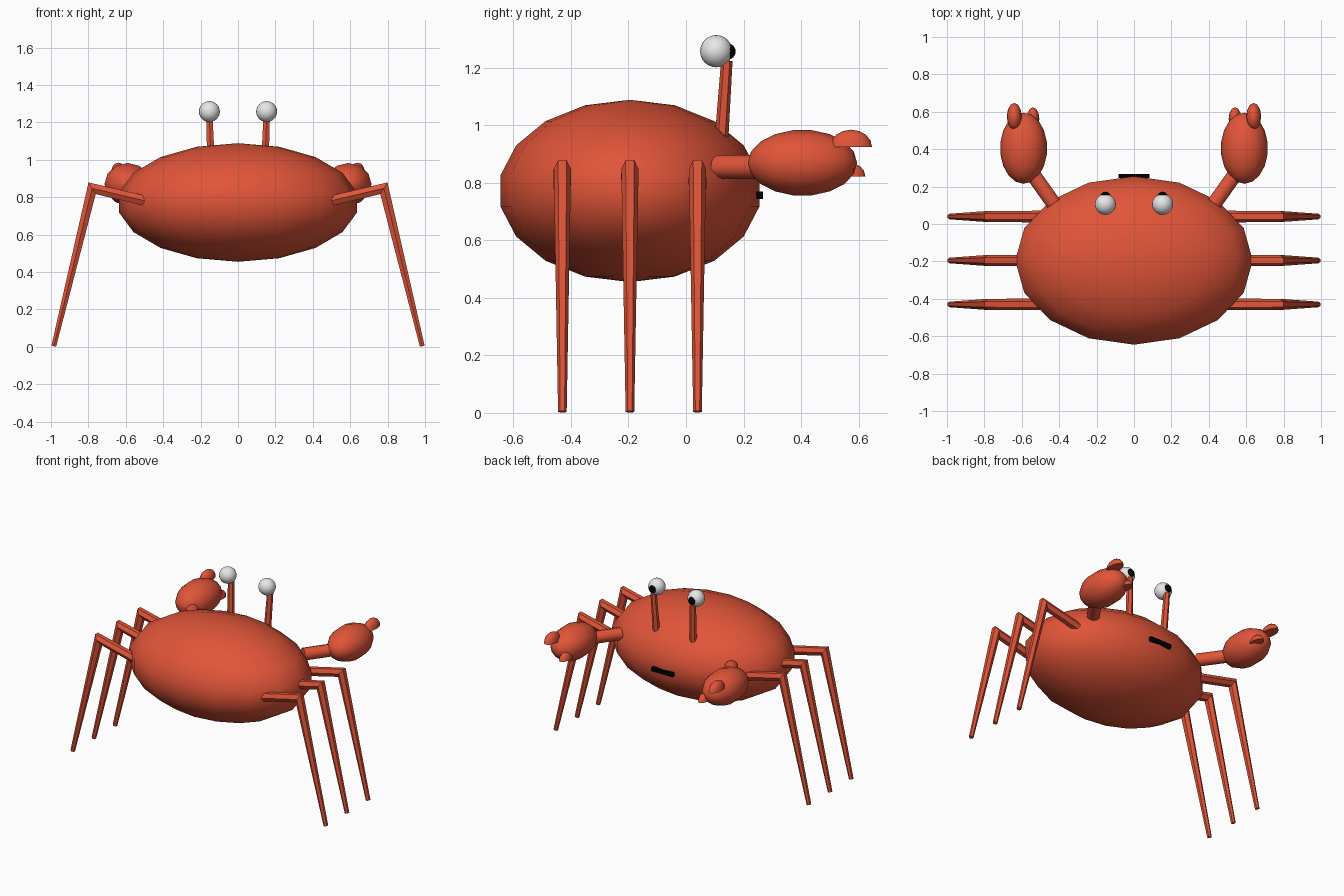
import bpy, bmesh, math
from mathutils import Matrix, Vector

cube = bpy.data.objects.get("Cube")
if cube:
    bpy.data.objects.remove(cube, do_unlink=True)


def material(name, color):
    mat = bpy.data.materials.new(name)
    mat.use_nodes = True
    mat.diffuse_color = (*color, 1)
    mat.node_tree.nodes["Principled BSDF"].inputs["Base Color"].default_value = (*color, 1)
    return mat


RED = material("shell_red", (0.75, 0.09, 0.04))
WHITE = material("eye_white", (0.8, 0.8, 0.8))
BLACK = material("black", (0.0, 0.0, 0.0))


def finish(bm, name, mat, angle=40):
    """Turn a bmesh into a named object, smooth below the given angle."""
    bmesh.ops.recalc_face_normals(bm, faces=bm.faces)
    mesh = bpy.data.meshes.new(name)
    bm.to_mesh(mesh)
    bm.free()
    mesh.materials.append(mat)
    mesh.shade_smooth()
    mesh.set_sharp_from_angle(angle=math.radians(angle))
    obj = bpy.data.objects.new(name, mesh)
    bpy.context.collection.objects.link(obj)
    return obj


def ellipsoid(name, center, radii, mat, segments=16, rings=9, pole_y=False, half=False):
    bm = bmesh.new()
    bmesh.ops.create_uvsphere(bm, u_segments=segments, v_segments=rings, radius=1)
    if pole_y:
        bmesh.ops.rotate(bm, verts=bm.verts, matrix=Matrix.Rotation(math.pi / 2, 3, 'X'))
    if half:  # keep the upper dome and close its flat underside
        cut = bmesh.ops.bisect_plane(bm, geom=bm.verts[:] + bm.edges[:] + bm.faces[:],
                                     plane_co=(0, 0, 0), plane_no=(0, 0, 1),
                                     clear_inner=True)
        rim = [e for e in bm.edges if e.is_boundary]
        bmesh.ops.contextual_create(bm, geom=rim)
    bmesh.ops.scale(bm, verts=bm.verts, vec=radii)
    bmesh.ops.translate(bm, verts=bm.verts, vec=center)
    return finish(bm, name, mat, 60)


def tube(name, points, radii, sides, mat, across=(0, 1, 0)):
    """Tapered tube along a path, with mitred joints and capped ends."""
    pts = [Vector(p) for p in points]
    dirs = [(b - a).normalized() for a, b in zip(pts, pts[1:])]
    bm = bmesh.new()
    loops = []
    for i, (p, r) in enumerate(zip(pts, radii)):
        d_in, d_out = dirs[max(i - 1, 0)], dirs[min(i, len(dirs) - 1)]
        n = (d_in + d_out).normalized()
        v = n.cross(Vector(across)).normalized()
        u = v.cross(n)
        stretch = 1 / n.dot(d_in)
        angles = [2 * math.pi * k / sides for k in range(sides)]
        loops.append([bm.verts.new(p + r * (u * math.cos(a) + v * math.sin(a) * stretch))
                      for a in angles])
    for a, b in zip(loops, loops[1:]):
        for k in range(sides):
            j = (k + 1) % sides
            bm.faces.new((a[k], a[j], b[j], b[k]))
    bm.faces.new(loops[0])
    bm.faces.new(loops[-1])
    return finish(bm, name, mat)


# Body shell
ellipsoid("body", (0, -0.195, 0.772), (0.645, 0.457, 0.317), RED)

# Mouth bar
bm = bmesh.new()
bmesh.ops.create_cube(bm, size=1)
bmesh.ops.scale(bm, verts=bm.verts, vec=(0.166, 0.022, 0.027))
bmesh.ops.translate(bm, verts=bm.verts, vec=(0, 0.257, 0.757))
finish(bm, "mouth", BLACK)

for s, side in ((1, "left"), (-1, "right")):
    # Eye on its stalk
    tube(f"{side}_eye_stalk", [(s * 0.142, 0.122, 0.93), (s * 0.153, 0.142, 1.225)],
         [0.024, 0.02], 6, RED)
    ellipsoid(f"{side}_eye", (s * 0.153, 0.105, 1.258), (0.056,) * 3, WHITE, 20, 12)
    ellipsoid(f"{side}_pupil", (s * 0.153, 0.145, 1.257), (0.028,) * 3, BLACK, 12, 8)

    # Arm and claw with two pincers
    tube(f"{side}_arm", [(s * 0.43, 0.11, 0.855), (s * 0.565, 0.30, 0.855)],
         [0.042, 0.042], 10, RED, (0, 0, 1))
    ellipsoid(f"{side}_claw", (s * 0.59, 0.405, 0.87), (0.126, 0.19, 0.115), RED,
              12, 9, pole_y=True)
    ellipsoid(f"{side}_upper_pincer", (s * 0.64, 0.574, 0.925), (0.04, 0.073, 0.06), RED,
              12, 8, half=True)
    ellipsoid(f"{side}_lower_pincer", (s * 0.54, 0.562, 0.822), (0.034, 0.062, 0.05), RED,
              12, 8, half=True)

    # Three bent legs
    for y, place in ((0.04, "front"), (-0.195, "middle"), (-0.43, "back")):
        tube(f"{side}_{place}_leg",
             [(s * 0.5, y, 0.782), (s * 0.78, y, 0.848), (s * 0.985, y, 0.004)],
             [0.031, 0.03, 0.015], 6, RED)
